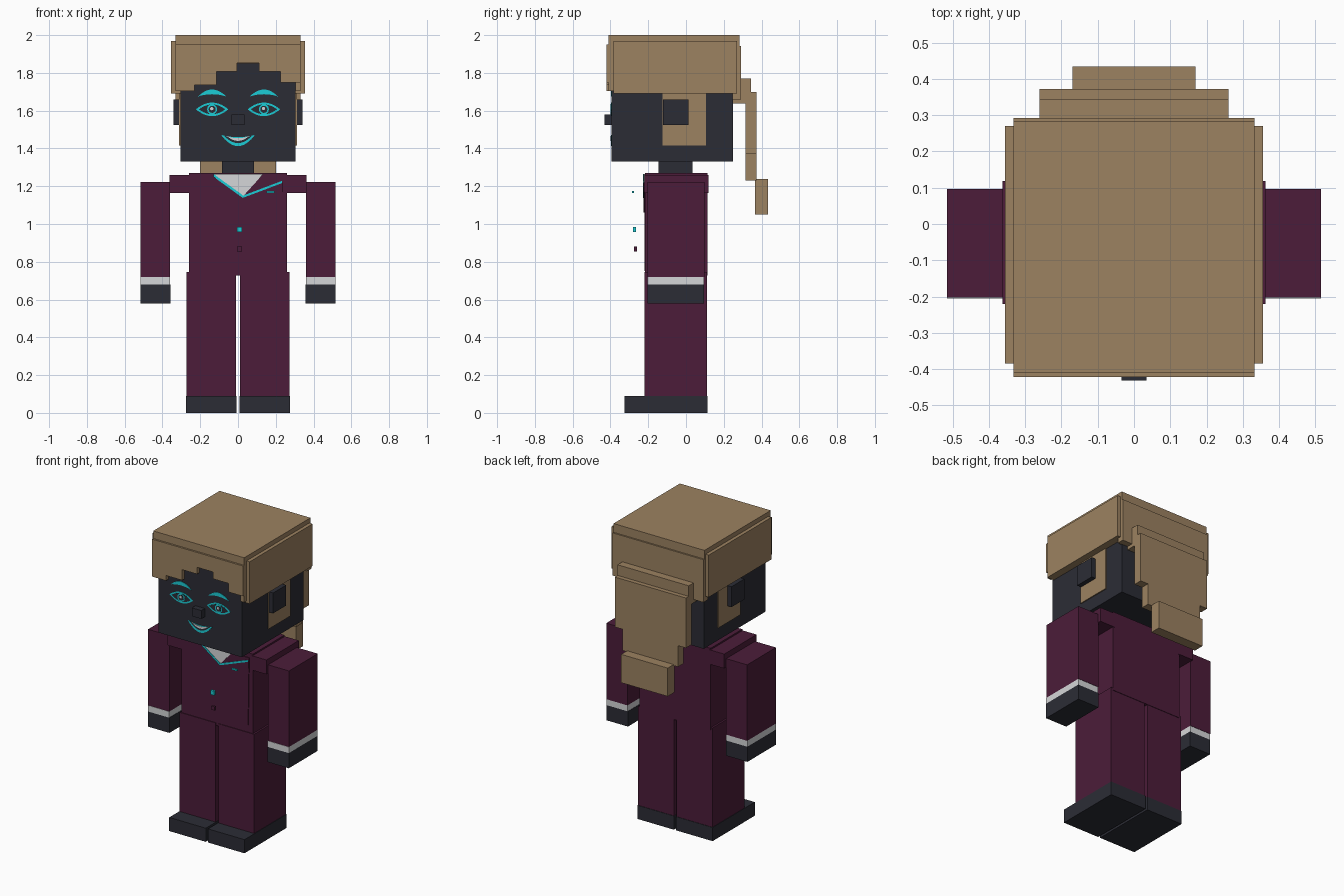
import bpy, bmesh, math

cube = bpy.data.objects.get("Cube")
if cube:
    bpy.data.objects.remove(cube, do_unlink=True)


def material(name, r, g, b):
    colour = [(c / 255) ** 2.2 for c in (r, g, b)] + [1]
    m = bpy.data.materials.new(name)
    m.use_nodes = True
    m.diffuse_color = colour
    m.node_tree.nodes["Principled BSDF"].inputs["Base Color"].default_value = colour
    return m


HAIR = material("tan hair", 155, 129, 97)
SUIT = material("plum cloth", 77, 34, 60)
DARK = material("charcoal", 47, 48, 56)
WHITE = material("soft white", 212, 213, 215)
CYAN = material("cyan", 33, 203, 213)


def finish(name, bm, mat):
    bmesh.ops.recalc_face_normals(bm, faces=bm.faces)
    mesh = bpy.data.meshes.new(name)
    bm.to_mesh(mesh)
    bm.free()
    mesh.materials.append(mat)
    ob = bpy.data.objects.new(name, mesh)
    bpy.context.collection.objects.link(ob)
    return ob


def box(name, mat, x, y, z):
    """Block from three (low, high) ranges."""
    bm = bmesh.new()
    bmesh.ops.create_cube(bm, size=1)
    for v in bm.verts:
        v.co = [r[0] if c < 0 else r[1] for c, r in zip(v.co, (x, y, z))]
    return finish(name, bm, mat)


def centred(name, mat, half, y, z):
    return box(name, mat, (-half, half), y, z)


def pair(name, mat, x, y, z):
    box("left_" + name, mat, x, y, z)
    box("right_" + name, mat, (-x[1], -x[0]), y, z)


def plate(name, mat, points, y, thick=0.004):
    """Thin flat shape in the xz plane whose front lies at y."""
    bm = bmesh.new()
    face = bm.faces.new([bm.verts.new((px, y, pz)) for px, pz in points])
    out = bmesh.ops.extrude_face_region(bm, geom=[face])
    for v in out["geom"]:
        if isinstance(v, bmesh.types.BMVert):
            v.co.y += thick
    return finish(name, bm, mat)


def lens(name, mat, cx, cz, half, top, bottom, y, n=10):
    """Pointed shape bounded by two parabolas."""
    ts = [i / n * 2 - 1 for i in range(n + 1)]
    upper = [(cx + half * t, cz + top * (1 - t * t)) for t in ts]
    lower = [(cx + half * t, cz + bottom * (1 - t * t)) for t in ts[1:-1]]
    plate(name, mat, upper + lower[::-1], y)


def disc(name, mat, cx, cz, r, y, n=12):
    angles = [2 * math.pi * i / n for i in range(n)]
    plate(name, mat, [(cx + r * math.cos(a), cz + r * math.sin(a)) for a in angles], y)


def stripe(name, mat, a, b, height, y):
    plate(name, mat, [a, b, (b[0], b[1] + height), (a[0], a[1] + height)], y)


# Legs and shoes
pair("leg", SUIT, (0.01, 0.272), (-0.22, 0.112), (0.09, 0.745))
pair("shoe", DARK, (0.008, 0.275), (-0.325, 0.115), (0, 0.09))

# Torso, shoulders and arms
centred("torso", SUIT, 0.26, (-0.216, 0.115), (0.728, 1.27))
pair("shoulder", SUIT, (0.25, 0.362), (-0.22, 0.118), (1.165, 1.26))
pair("arm", SUIT, (0.36, 0.515), (-0.203, 0.097), (0.72, 1.222))
pair("cuff", WHITE, (0.36, 0.515), (-0.205, 0.095), (0.68, 0.72))
pair("hand", DARK, (0.358, 0.515), (-0.205, 0.095), (0.58, 0.68))

# Jacket front, lapels and shirt
plate("jacket_front", SUIT, [(-0.255, 1.24), (-0.228, 0.795), (0.03, 0.75),
                             (0.228, 0.795), (0.235, 1.24)], -0.221, 0.006)
plate("lapel", SUIT, [(-0.05, 1.06), (0.235, 1.17), (0.235, 1.22), (0.025, 1.14)], -0.225)
plate("shirt", WHITE, [(-0.13, 1.266), (0.025, 1.145), (0.135, 1.266)], -0.225, 0.009)
stripe("right_lapel_trim", CYAN, (-0.13, 1.25), (0.025, 1.138), 0.015, -0.228)
stripe("left_lapel_trim", CYAN, (0.025, 1.138), (0.232, 1.216), 0.012, -0.228)

# Floating pin and buttons
box("pocket_pin", CYAN, (0.152, 0.192), (-0.285, -0.275), (1.165, 1.175))
box("upper_button", CYAN, (-0.006, 0.022), (-0.28, -0.265), (0.957, 0.985))
box("lower_button", SUIT, (-0.004, 0.021), (-0.274, -0.26), (0.855, 0.88))

# Neck, head, nose and ears
centred("neck", DARK, 0.085, (-0.145, 0.035), (1.26, 1.34))
centred("head", DARK, 0.305, (-0.395, 0.25), (1.33, 1.9))
centred("nose", DARK, 0.034, (-0.432, -0.39), (1.525, 1.58))
pair("ear", DARK, (0.3, 0.342), (-0.122, 0.014), (1.525, 1.66))

# Face details
for side, s in (("left", 1), ("right", -1)):
    cx, cz = 0.137 * s, 1.607
    lens(side + "_brow", CYAN, cx, 1.675, 0.075, 0.037, 0.012, -0.398)
    lens(side + "_eye_outline", CYAN, cx, cz, 0.086, 0.036, -0.036, -0.397)
    lens(side + "_eye_inside", DARK, cx, cz, 0.07, 0.026, -0.026, -0.398)
    disc(side + "_iris", CYAN, cx, cz, 0.027, -0.399)
    disc(side + "_pupil", DARK, cx, cz, 0.019, -0.4)
    disc(side + "_eye_glint", WHITE, cx - 0.002, cz + 0.004, 0.009, -0.401)
lens("lips", CYAN, 0, 1.472, 0.09, -0.012, -0.06, -0.397)
lens("mouth_inside", DARK, 0, 1.468, 0.074, -0.014, -0.04, -0.398)
lens("teeth", WHITE, 0, 1.466, 0.06, -0.012, -0.026, -0.399)

# Hair cap: crown, sides, back
centred("crown", HAIR, 0.332, (-0.41, 0.282), (1.85, 2.0))
pair("hair_edge", HAIR, (0.304, 0.332), (-0.41, 0.282), (1.705, 1.86))
pair("hair_side", HAIR, (0.3, 0.355), (-0.385, 0.27), (1.692, 1.97))
pair("sideburn", HAIR, (0.3, 0.312), (-0.125, 0.105), (1.415, 1.7))
centred("hair_back", HAIR, 0.332, (0.245, 0.292), (1.66, 1.942))

# Stepped fringe
steps = [-0.332, -0.23, -0.113, -0.004, 0.111, 0.226, 0.332]
bottoms = [1.703, 1.737, 1.807, 1.852, 1.807, 1.75]
for i, low in enumerate(bottoms):
    box("fringe_%d" % (i + 1), HAIR, (steps[i], steps[i + 1]), (-0.422, -0.394), (low, 1.95))

# Long hair stepping down the back
centred("nape_block", HAIR, 0.26, (0.25, 0.32), (1.638, 1.7))
centred("tail_ledge", HAIR, 0.26, (0.28, 0.343), (1.66, 1.77))
centred("tail_upper", HAIR, 0.26, (0.315, 0.372), (1.37, 1.7))
centred("tail_middle", HAIR, 0.202, (0.315, 0.372), (1.23, 1.375))
centred("tail_tip", HAIR, 0.17, (0.365, 0.434), (1.05, 1.237))
